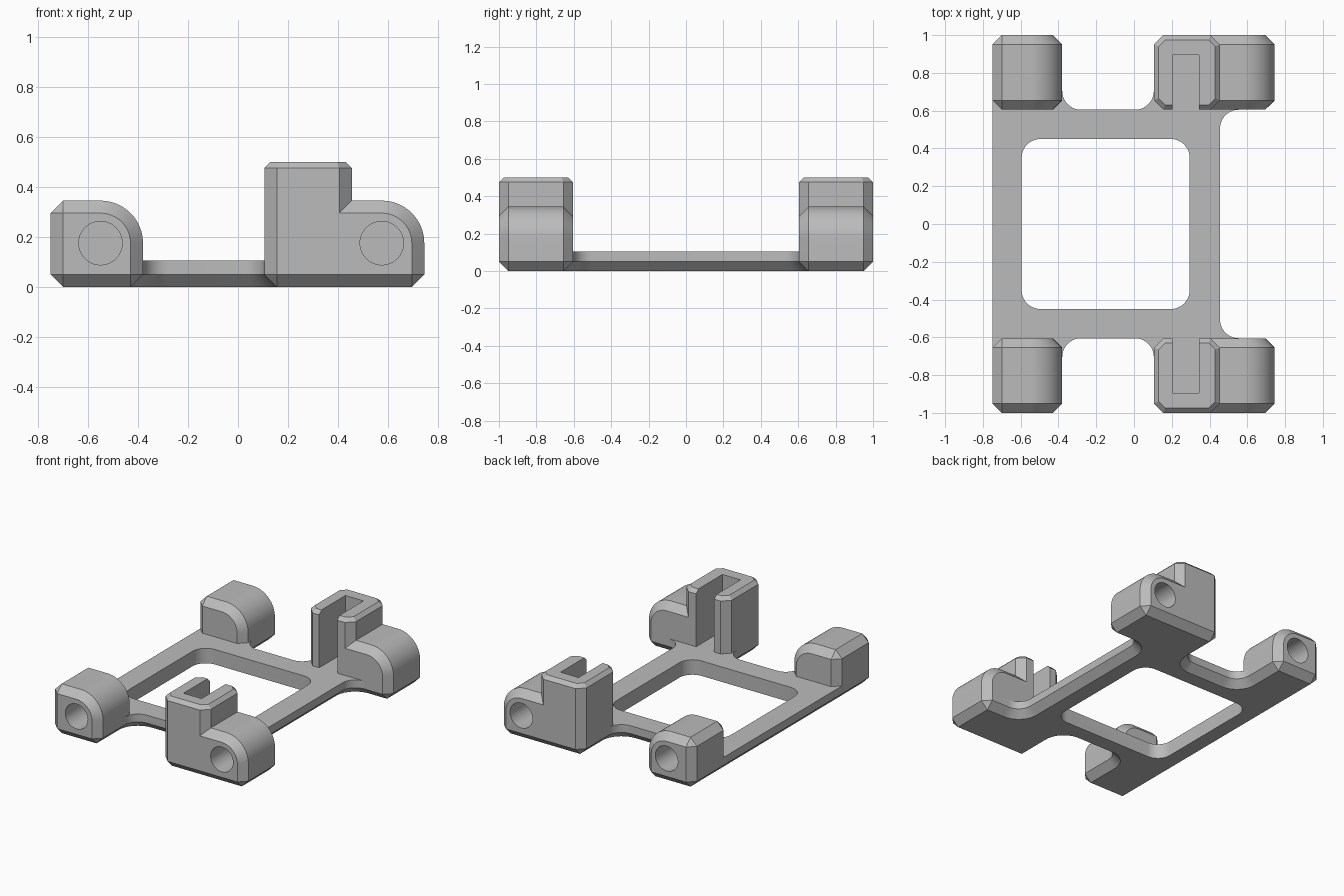
import bpy, bmesh, math
from mathutils import Vector

cube = bpy.data.objects.get("Cube")
if cube:
    bpy.data.objects.remove(cube, do_unlink=True)

C = 0.05          # main chamfer
PLATE_TOP = 0.105
INNER = 0.605     # inner end of the corner blocks

grey = bpy.data.materials.new("light_grey")
grey.use_nodes = True
grey.diffuse_color = (0.5, 0.5, 0.5, 1)
grey.node_tree.nodes["Principled BSDF"].inputs["Base Color"].default_value = (0.5, 0.5, 0.5, 1)


def loft(name, rings):
    """Solid through a list of equal-length rings, capped at both ends."""
    bm = bmesh.new()
    loops = [[bm.verts.new(p) for p in ring] for ring in rings]
    n = len(rings[0])
    for a, b in zip(loops, loops[1:]):
        for i in range(n):
            j = (i + 1) % n
            bm.faces.new((a[i], a[j], b[j], b[i]))
    bm.faces.new(loops[0])
    bm.faces.new(loops[-1])
    bmesh.ops.remove_doubles(bm, verts=bm.verts, dist=0.0005)
    bmesh.ops.recalc_face_normals(bm, faces=bm.faces)
    mesh = bpy.data.meshes.new(name)
    bm.to_mesh(mesh)
    bm.free()
    mesh.materials.append(grey)
    obj = bpy.data.objects.new(name, mesh)
    bpy.context.collection.objects.link(obj)
    return obj


def select_only(obj):
    bpy.ops.object.select_all(action='DESELECT')
    obj.select_set(True)
    bpy.context.view_layer.objects.active = obj


def cut(obj, cutter):
    cutter.hide_render = True
    mod = obj.modifiers.new("cut", 'BOOLEAN')
    mod.operation = 'DIFFERENCE'
    mod.solver = 'EXACT'
    mod.object = cutter
    select_only(obj)
    bpy.ops.object.modifier_apply(modifier=mod.name)
    bpy.data.objects.remove(cutter, do_unlink=True)


def finish(obj):
    select_only(obj)
    bpy.ops.object.shade_smooth_by_angle(angle=math.radians(25))


def fillet(corners, steps=10):
    """Round the corners (x, y, radius) of a right-angled outline."""
    out = []
    for i, (x, y, r) in enumerate(corners):
        p = Vector((x, y))
        if r == 0:
            out.append(p)
            continue
        a = (Vector(corners[i - 1][:2]) - p).normalized() * r
        b = (Vector(corners[(i + 1) % len(corners)][:2]) - p).normalized() * r
        for k in range(steps + 1):
            t = math.pi / 2 * k / steps
            out.append(p + a * (1 - math.sin(t)) + b * (1 - math.cos(t)))
    return out


def inset(points, d):
    """Mitred inward offset of an anticlockwise outline."""
    out = []
    for i, p in enumerate(points):
        e1 = (p - points[i - 1]).normalized()
        e2 = (points[(i + 1) % len(points)] - p).normalized()
        n1, n2 = Vector((-e1.y, e1.x)), Vector((-e2.y, e2.x))
        out.append(p + (n1 + n2) * d / (1 + n1.dot(n2)))
    return out


def at_z(points, z):
    return [(p[0], p[1], z) for p in points]


def box_outline(x0, x1, y0, y1, r=0):
    return fillet([(x0, y0, r), (x1, y0, r), (x1, y1, r), (x0, y1, r)])


# Base frame with filleted tabs, bottom chamfer and rounded window
half = [(-0.75, -0.72, 0), (-0.38, -0.72, 0), (-0.38, -INNER, 0.1), (0.105, -INNER, 0.1),
        (0.105, -0.72, 0), (0.65, -0.72, 0), (0.65, -INNER, 0), (0.455, -INNER, 0.1)]
outline = fillet(half + [(x, -y, r) for x, y, r in reversed(half)])
frame = loft("base_frame", [at_z(inset(outline, C), 0), at_z(outline, C), at_z(outline, PLATE_TOP)])
window = box_outline(-0.595, 0.295, -0.45, 0.45, 0.1)
cut(frame, loft("window_cutter", [at_z(window, -0.1), at_z(window, 0.3)]))
finish(frame)


def block_profile(x0, x1, left, d):
    """Block section in x and z, with one rounded shoulder, shrunk by d."""
    side = x0 + (d if left else 0)
    pts = [(x0 + left, d), (x1 - C, d), (x1 - d, C)]
    for k in range(17):
        t = math.pi / 2 * k / 16
        pts.append((x1 - 0.17 + (0.17 - d) * math.cos(t), 0.175 + (0.17 - d) * math.sin(t)))
    return pts + [(x0 + left, 0.345 - d), (side, 0.295), (side, C)]


def corner_block(name, x0, x1, left, s):
    """Chamfered block with a blind round socket in its outer end."""
    stations = [(1, C), (1 - C, 0), (INNER + C, 0), (INNER, C)]
    block = loft(name, [[(x, s * y, z) for x, z in block_profile(x0, x1, left, d)]
                        for y, d in stations])
    circle = [(x1 - 0.17 + 0.087 * math.cos(a), 0.175 + 0.087 * math.sin(a))
              for a in (math.tau * k / 48 for k in range(48))]
    cut(block, loft("socket_cutter", [[(x, s * y, z) for x, z in circle] for y in (1.1, 0.72)]))
    finish(block)


def octagon(d, c, s, z):
    """Tower outline shrunk by d with corner cuts of size c."""
    x0, x1, y0, y1 = 0.105 + d, 0.455 - d, INNER + d, 1 - d
    pts = [(x0 + c, y0), (x1 - c, y0), (x1, y0 + c), (x1, y1 - c),
           (x1 - c, y1), (x0 + c, y1), (x0, y1 - c), (x0, y0 + c)]
    return [(x, s * y, z) for x, y in pts]


def slotted_tower(name, s):
    """Tall post with a vertical slot open towards the middle."""
    tower = loft(name, [octagon(C, 0, s, 0), octagon(0, C, s, C),
                        octagon(0, C, s, 0.475), octagon(0.025, 0.035, s, 0.5)])
    slot = [(x, s * y) for x, y in box_outline(0.205, 0.345, 0.5, 0.895)]
    cut(tower, loft("slot_cutter", [at_z(slot, PLATE_TOP), at_z(slot, 0.6)]))
    finish(tower)


for end, s in (("front", -1), ("back", 1)):
    corner_block(end + "_right_block", -0.75, -0.38, C, s)
    corner_block(end + "_left_block", 0.36, 0.745, 0, s)
    slotted_tower(end + "_slotted_tower", s)
